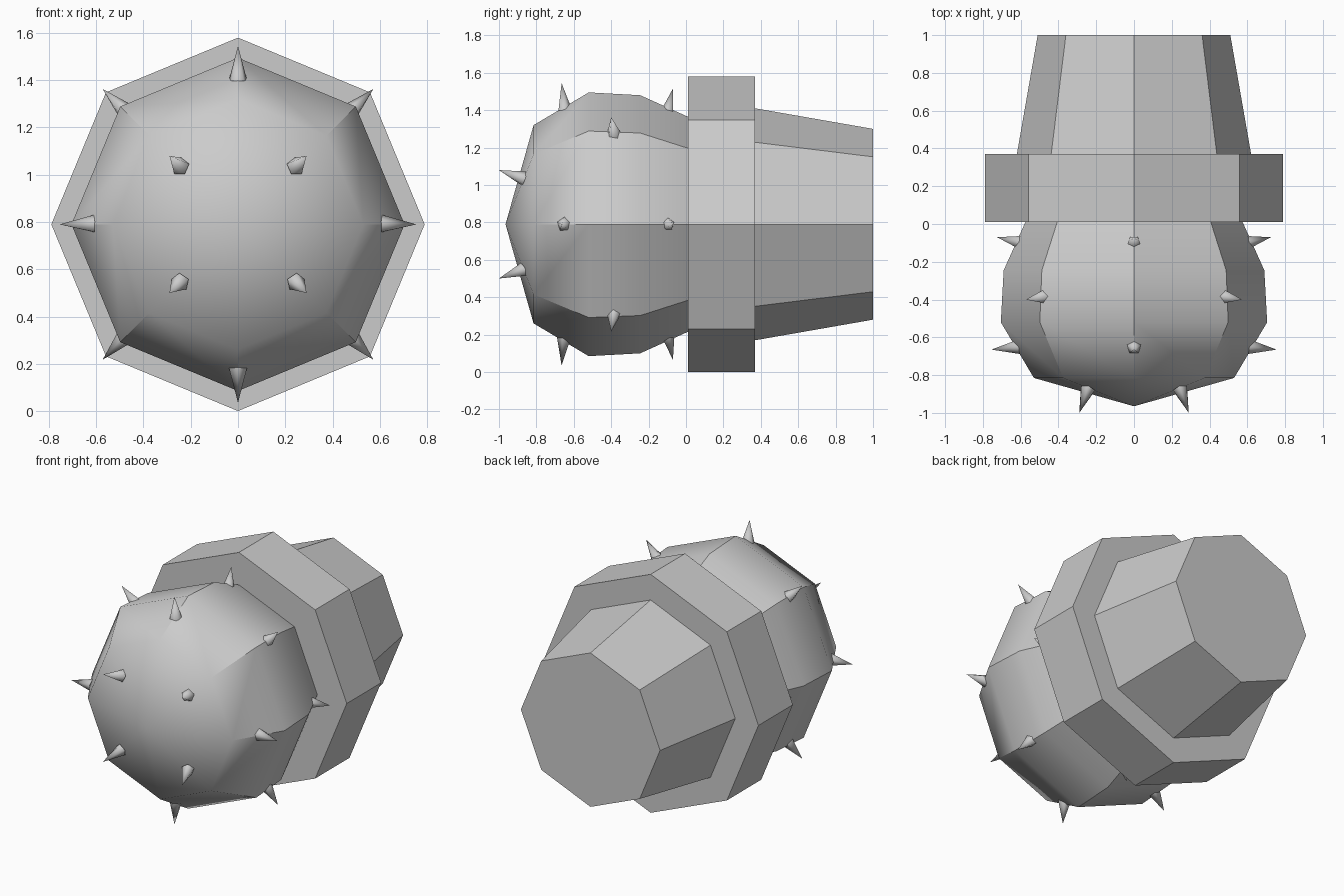
import bpy, bmesh
from math import sin, cos, pi
from mathutils import Vector

if "Cube" in bpy.data.objects:
    bpy.data.objects.remove(bpy.data.objects["Cube"])

CZ = 0.79   # height of the long axis
N = 8       # octagonal sections


def polar(y, r, a):
    return Vector((r * cos(a), y, CZ + r * sin(a)))


def lathe(name, profile):
    """Revolve (y, r) points around the long axis in N flat steps."""
    bm = bmesh.new()
    rings = []
    for y, r in profile:
        if r == 0:
            rings.append([bm.verts.new((0, y, CZ))] * N)
        else:
            rings.append([bm.verts.new(polar(y, r, i * 2 * pi / N)) for i in range(N)])
    for a, b in zip(rings, rings[1:]):
        for i in range(N):
            j = (i + 1) % N
            bm.faces.new(dict.fromkeys((a[i], b[i], b[j], a[j])))
    me = bpy.data.meshes.new(name)
    bm.to_mesh(me)
    bm.free()
    ob = bpy.data.objects.new(name, me)
    bpy.context.collection.objects.link(ob)
    return ob


# Bulbous head: smooth along its length, sharp ridges behind the nose
head = lathe("head", [(-0.965, 0), (-0.815, 0.53), (-0.52, 0.705),
                      (-0.245, 0.69), (0.01, 0.575)])
bm = bmesh.new()
bm.from_mesh(head.data)
for f in bm.faces:
    f.smooth = True
for e in bm.edges:
    y0, y1 = (v.co.y for v in e.verts)
    if abs(y0 - y1) > 0.01 and min(y0, y1) > -0.9:
        e.smooth = False
bm.to_mesh(head.data)
bm.free()

# Wide collar and tapering stub
lathe("collar", [(0.01, 0.575), (0.01, 0.79), (0.37, 0.79), (0.37, 0.62)])
lathe("stub", [(0.37, 0.62), (1.0, 0.51), (1.0, 0)])


def spike(name, base, tip):
    """Five-sided cone from base to tip."""
    axis = tip - base
    bm = bmesh.new()
    bmesh.ops.create_cone(bm, cap_ends=True, segments=5, radius1=0.04,
                          radius2=0, depth=axis.length)
    bmesh.ops.remove_doubles(bm, verts=bm.verts, dist=0.0001)
    for f in bm.faces:
        f.smooth = len(f.verts) == 3
    for e in bm.edges:
        e.smooth = not any(len(f.verts) == 5 for f in e.link_faces)
    me = bpy.data.meshes.new(name)
    bm.to_mesh(me)
    bm.free()
    ob = bpy.data.objects.new(name, me)
    ob.location = (base + tip) / 2
    ob.rotation_euler = axis.to_track_quat('Z', 'Y').to_euler()
    bpy.context.collection.objects.link(ob)


# Four spikes per row: (row, start angle, base (y, r), tip (y, r))
ROWS = [("nose", pi / 4, (-0.87, 0.345), (-1.0, 0.41)),
        ("front", 0, (-0.65, 0.61), (-0.665, 0.755)),
        ("middle", pi / 4, (-0.385, 0.675), (-0.40, 0.81)),
        ("rear", 0, (-0.10, 0.59), (-0.07, 0.725))]
for row, start, b, t in ROWS:
    for k in range(4):
        a = start + k * pi / 2
        spike(f"{row}_spike_{k + 1}", polar(*b, a), polar(*t, a))

# Consistent outward normals on the connected shells
for name, flip_ref in (("head", -0.4), ("collar", 0.19), ("stub", 0.6)):
    me = bpy.data.objects[name].data
    bm = bmesh.new()
    bm.from_mesh(me)
    bmesh.ops.recalc_face_normals(bm, faces=bm.faces)
    inward = sum(f.normal.dot(f.calc_center_median() - Vector((0, flip_ref, CZ)))
                 for f in bm.faces) < 0
    if inward:
        bmesh.ops.reverse_faces(bm, faces=bm.faces)
    bm.to_mesh(me)
    bm.free()
